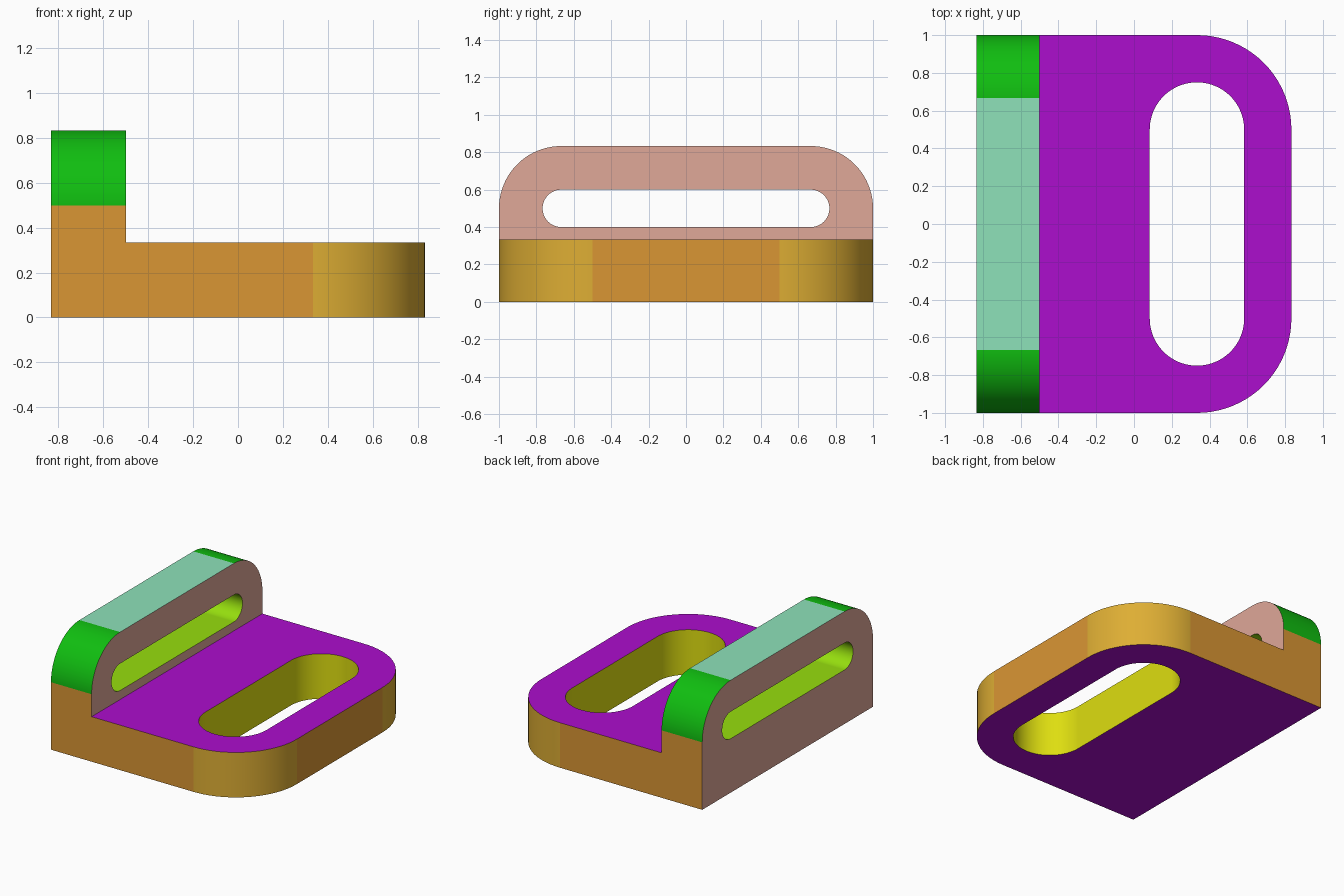
import bpy, bmesh
from math import sin, cos, radians

if "Cube" in bpy.data.objects:
    bpy.data.objects.remove(bpy.data.objects["Cube"])

X, IN, CX = 0.8333, -0.5, 0.3333      # half depth, inner face of upright, corner centre
T, H, ZC = 0.3333, 0.8333, 0.5        # plate thickness, upright height, upright arc centre
UY = 0.6667                           # upright arc centre in y
SEG = 20

COLOURS = {
    "plate_purple": (172, 14, 205), "side_orange": (218, 150, 52),
    "corner_gold": (222, 174, 52), "plate_slot_yellow": (222, 222, 16),
    "upright_pink": (224, 168, 153), "upright_top_mint": (142, 226, 186),
    "upright_corner_green": (16, 190, 16), "upright_slot_lime": (150, 222, 14),
}
NAMES = list(COLOURS)


def linear(c):
    c /= 255
    return c / 12.92 if c <= 0.04045 else ((c + 0.055) / 1.055) ** 2.4


def arc(cu, cv, r, a0, a1, n=SEG):
    angles = [radians(a0 + (a1 - a0) * i / n) for i in range(n + 1)]
    return [(cu + r * cos(a), cv + r * sin(a)) for a in angles]


def plan(z):       # (x, y) laid at height z
    return lambda p: (p[0], p[1], z)


def end(x):        # (y, z) standing at depth x
    return lambda p: (x, p[0], p[1])


bm = bmesh.new()


def wall(path, a, b, mat):
    lo = [bm.verts.new(a(p)) for p in path]
    hi = [bm.verts.new(b(p)) for p in path]
    for i in range(len(path) - 1):
        bm.faces.new((lo[i], lo[i + 1], hi[i + 1], hi[i])).material_index = NAMES.index(mat)


def cap(loops, place, mat):
    edges = []
    for loop in loops:
        vs = [bm.verts.new(place(p)) for p in loop]
        edges += [bm.edges.new((vs[i - 1], vs[i])) for i in range(len(vs))]
    res = bmesh.ops.triangle_fill(bm, edges=edges, use_beauty=True)
    for f in res["geom"]:
        if isinstance(f, bmesh.types.BMFace):
            f.material_index = NAMES.index(mat)


# Base plate: rounded front corners and a long slot
right = arc(CX, -0.5, 0.5, -90, 0)
left = arc(CX, 0.5, 0.5, 0, 90)
slot = arc(CX, 0.5, 0.25, 0, 180, 2 * SEG) + arc(CX, -0.5, 0.25, 180, 360, 2 * SEG)
for z, back in ((0, -X), (T, IN)):
    cap([[(back, -1)] + right + left + [(back, 1)], slot], plan(z), "plate_purple")
for corner in (right, left):
    wall(corner, plan(0), plan(T), "corner_gold")
wall([right[-1], left[0]], plan(0), plan(T), "side_orange")
wall(slot + slot[:1], plan(0), plan(T), "plate_slot_yellow")

# Upright: rounded top corners and a narrow slot
r_top = arc(UY, ZC, 0.3333, 0, 90)
l_top = arc(-UY, ZC, 0.3333, 90, 180)
u_slot = arc(UY, ZC, 0.1, -90, 90, 2 * SEG) + arc(-UY, ZC, 0.1, 90, 270, 2 * SEG)
for x, foot in ((-X, 0), (IN, T)):
    cap([[(1, foot)] + r_top + l_top + [(-1, foot)], u_slot], end(x), "upright_pink")
for corner in (r_top, l_top):
    wall(corner, end(-X), end(IN), "upright_corner_green")
wall([r_top[-1], l_top[0]], end(-X), end(IN), "upright_top_mint")
wall(u_slot + u_slot[:1], end(-X), end(IN), "upright_slot_lime")

# L-shaped side faces
ell = [(-X, 0), (CX, 0), (CX, T), (IN, T), (IN, ZC), (-X, ZC)]
for y in (-1, 1):
    f = bm.faces.new([bm.verts.new((x, y, z)) for x, z in ell])
    f.material_index = NAMES.index("side_orange")

# Weld the panels into one closed solid
bmesh.ops.remove_doubles(bm, verts=bm.verts[:], dist=0.0005)
bmesh.ops.recalc_face_normals(bm, faces=bm.faces[:])
mesh = bpy.data.meshes.new("slotted_bracket")
bm.to_mesh(mesh)
bm.free()
for name, rgb in COLOURS.items():
    m = bpy.data.materials.new(name)
    m.diffuse_color = (*[linear(c) for c in rgb], 1)
    m.use_nodes = True
    m.node_tree.nodes["Principled BSDF"].inputs["Base Color"].default_value = m.diffuse_color
    mesh.materials.append(m)
obj = bpy.data.objects.new("slotted_bracket", mesh)
bpy.context.collection.objects.link(obj)
bpy.context.view_layer.objects.active = obj
obj.select_set(True)
bpy.ops.object.shade_smooth_by_angle(angle=radians(30))
wn = obj.modifiers.new("flat_faces", "WEIGHTED_NORMAL")
wn.keep_sharp = True
